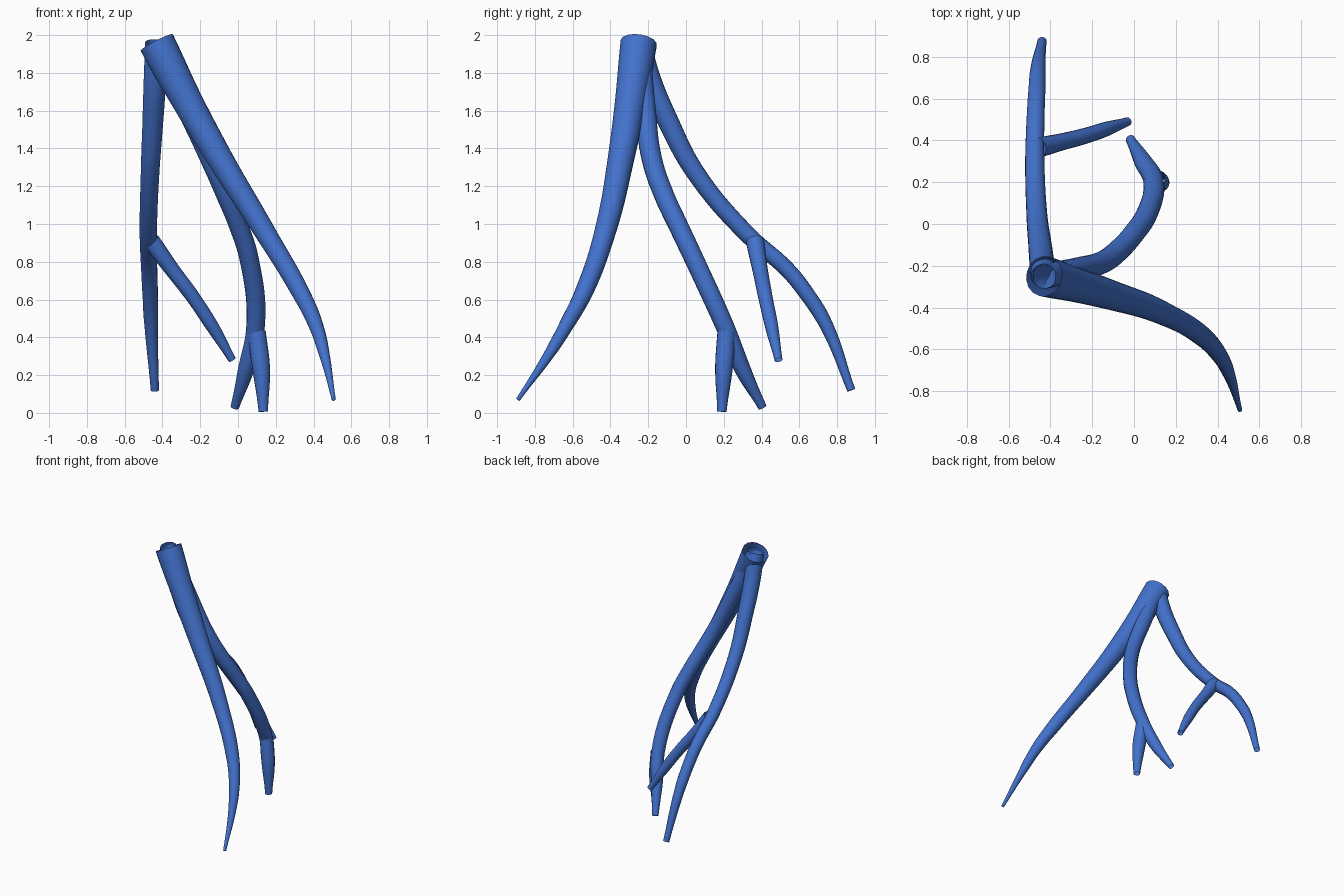
import bpy

cube = bpy.data.objects.get("Cube")
if cube:
    bpy.data.objects.remove(cube, do_unlink=True)

blue = bpy.data.materials.new("vessel blue")
blue.use_nodes = True
colour = (0.055, 0.165, 0.6, 1)
blue.diffuse_color = colour
bsdf = next(n for n in blue.node_tree.nodes if n.type == 'BSDF_PRINCIPLED')
bsdf.inputs["Base Color"].default_value = colour
bsdf.inputs["Roughness"].default_value = 0.6


def tube(name, points):
    """Open tapered tube through (x, y, z, radius) points."""
    curve = bpy.data.curves.new(name + "_path", 'CURVE')
    curve.dimensions = '3D'
    curve.bevel_depth = 1.0
    curve.bevel_resolution = 6
    curve.resolution_u = 8
    curve.use_fill_caps = False
    spline = curve.splines.new('BEZIER')
    spline.radius_interpolation = 'CARDINAL'
    spline.bezier_points.add(len(points) - 1)
    for bp, (x, y, z, r) in zip(spline.bezier_points, points):
        bp.co = (x, y, z)
        bp.radius = r
        bp.handle_left_type = bp.handle_right_type = 'AUTO'
    path = bpy.data.objects.new(name + "_path", curve)
    bpy.context.collection.objects.link(path)
    bpy.context.view_layer.update()
    graph = bpy.context.evaluated_depsgraph_get()
    mesh = bpy.data.meshes.new_from_object(path.evaluated_get(graph))
    bpy.data.objects.remove(path, do_unlink=True)
    mesh.name = name
    mesh.materials.clear()
    mesh.materials.append(blue)
    mesh.shade_smooth()
    obj = bpy.data.objects.new(name, mesh)
    bpy.context.collection.objects.link(obj)
    return obj


# Thick trunk running down to the front left
tube("main_trunk", [
    (-.43, -.25, 1.96, .097), (-.29, -.288, 1.69, .084),
    (-.11, -.34, 1.37, .071), (.135, -.425, .97, .057),
    (.33, -.54, .64, .048), (.41, -.63, .47, .039),
    (.457, -.725, .31, .028), (.507, -.89, .07, .011)])

# Long branch sweeping to the back
tube("back_branch", [
    (-.43, -.25, 1.96, .062), (-.44, -.19, 1.76, .06),
    (-.45, -.1, 1.555, .056), (-.465, .045, 1.28, .05),
    (-.475, .325, .945, .046), (-.47, .535, .76, .043),
    (-.465, .64, .63, .041), (-.46, .74, .47, .036),
    (-.44, .875, .12, .022)])

# Side twig of the back branch
tube("back_side_twig", [
    (-.46, .365, .91, .048), (-.35, .392, .76, .041),
    (-.24, .42, .615, .038), (-.125, .457, .44, .034),
    (-.03, .49, .28, .021)])

# Middle branch curving round to the centre
tube("middle_branch", [
    (-.43, -.25, 1.96, .06), (-.265, -.215, 1.6, .056),
    (-.145, -.18, 1.34, .054), (-.065, -.118, 1.157, .053),
    (.0, -.045, 1.0, .052), (.06, .045, .81, .051),
    (.093, .205, .46, .049), (.04, .305, .22, .042),
    (-.017, .405, .03, .023)])

# Side twig of the middle branch
tube("middle_side_twig", [
    (.098, .215, .43, .049), (.124, .2, .22, .046),
    (.134, .19, .007, .025)])
